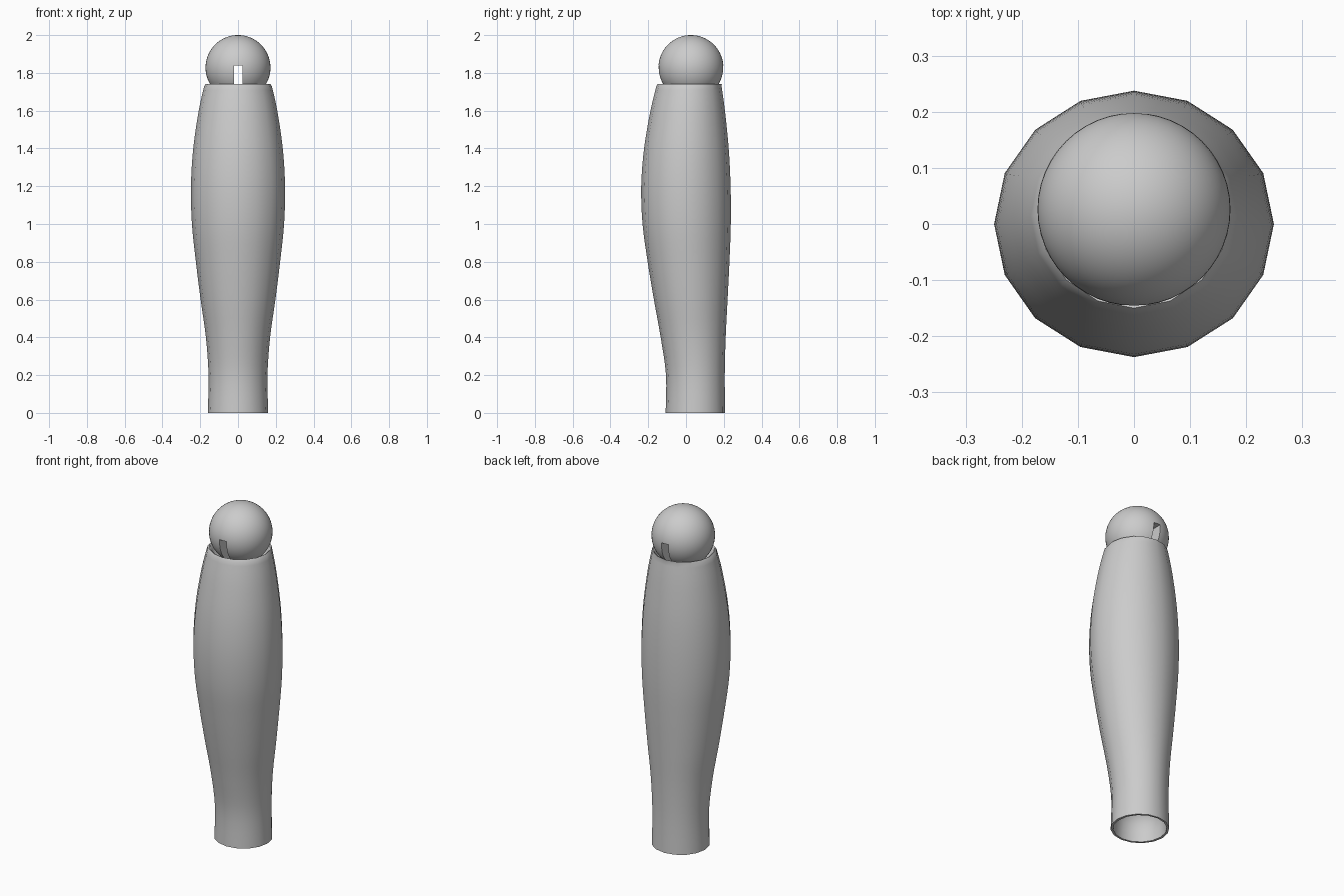
import bpy
import bmesh
import math
from mathutils import Vector

SIDES = 16
STEPS = 4

default_cube = bpy.data.objects.get("Cube")
if default_cube:
    bpy.data.objects.remove(default_cube, do_unlink=True)

grey = bpy.data.materials.new("plain grey")
grey.use_nodes = True
grey.diffuse_color = (0.6, 0.6, 0.6, 1)
grey.node_tree.nodes["Principled BSDF"].inputs["Base Color"].default_value = grey.diffuse_color


def catmull_rom(rows, steps):
    """Smoothly fill in rows between the given stations."""
    points = [Vector(row) for row in rows]
    result = []
    for i in range(len(points) - 1):
        before = points[max(i - 1, 0)]
        start, end = points[i], points[i + 1]
        after = points[min(i + 2, len(points) - 1)]
        for k in range(steps):
            t = k / steps
            tangent = end - before
            bend = 2 * before - 5 * start + 4 * end - after
            twist = 3 * start - before - 3 * end + after
            result.append((2 * start + tangent * t + bend * t * t + twist * t ** 3) / 2)
    result.append(points[-1])
    return result


def add_ring(bm, z, half_width, front, back):
    """Elliptical ring between a front and a back y."""
    middle, depth = (front + back) / 2, (back - front) / 2
    ring = []
    for i in range(SIDES):
        angle = math.tau * i / SIDES
        ring.append(bm.verts.new((half_width * math.cos(angle),
                                  middle + depth * math.sin(angle), z)))
    return ring


def shade(obj, degrees):
    bpy.ops.object.select_all(action="DESELECT")
    obj.select_set(True)
    bpy.context.view_layer.objects.active = obj
    bpy.ops.object.shade_smooth_by_angle(angle=math.radians(degrees))


# Outer skin stations: height, half width, front y, back y
skin = catmull_rom([
    (0, 0.16, -0.108, 0.207),
    (0.2, 0.156, -0.106, 0.205),
    (0.4, 0.17, -0.134, 0.21),
    (0.6, 0.198, -0.17, 0.22),
    (0.8, 0.223, -0.203, 0.23),
    (1, 0.244, -0.23, 0.237),
    (1.2, 0.249, -0.237, 0.236),
    (1.4, 0.237, -0.222, 0.226),
    (1.6, 0.208, -0.188, 0.206),
    (1.73, 0.179, -0.157, 0.188),
], STEPS)

# Hollow at the bottom, listed from its ceiling down to the rim
hollow = []
floor_middle, hollow_radius, wall_height = 0.05, 0.143, 0.06
for i in range(6):
    angle = math.radians(85 - 17 * i)
    r = hollow_radius * math.cos(angle)
    hollow.append((wall_height + hollow_radius * math.sin(angle),
                   r, floor_middle - r, floor_middle + r))
hollow.append((0, 0.146, floor_middle - 0.146, floor_middle + 0.146))

# Rounded lip and cup at the top
lip = [(z, r, 0.02 - r, 0.02 + r) for z, r in (
    (1.742, 0.17), (1.738, 0.162), (1.715, 0.154), (1.68, 0.13), (1.66, 0.08))]

# Limb shell
bm = bmesh.new()
rings = [add_ring(bm, *row) for row in hollow + [tuple(row) for row in skin] + lip]
for lower, upper in zip(rings, rings[1:]):
    for i in range(SIDES):
        j = (i + 1) % SIDES
        bm.faces.new((lower[i], lower[j], upper[j], upper[i]))
bm.faces.new(rings[0])
bm.faces.new(rings[-1])
bmesh.ops.recalc_face_normals(bm, faces=bm.faces)
mesh = bpy.data.meshes.new("limb")
bm.to_mesh(mesh)
bm.free()
limb = bpy.data.objects.new("limb", mesh)
bpy.context.collection.objects.link(limb)
limb.data.materials.append(grey)
shade(limb, 50)

# Joint ball
bpy.ops.mesh.primitive_uv_sphere_add(segments=48, ring_count=32, radius=0.172,
                                     location=(0, 0.026, 1.828))
ball = bpy.context.object
ball.name = "joint_ball"
ball.data.materials.append(grey)

# Slot running front to back through the lower half of the ball
bpy.ops.mesh.primitive_cube_add(size=1, location=(0.002, 0.026, 1.74))
cutter = bpy.context.object
cutter.name = "slot_cutter"
cutter.scale = (0.045, 0.6, 0.2)
cutter.hide_render = True
cutter.data.materials.append(grey)

slot = ball.modifiers.new("slot", "BOOLEAN")
slot.operation = "DIFFERENCE"
slot.solver = "EXACT"
slot.object = cutter
bpy.context.view_layer.update()
bpy.context.view_layer.objects.active = ball
bpy.ops.object.modifier_apply(modifier=slot.name)
bpy.data.objects.remove(cutter, do_unlink=True)
shade(ball, 35)
